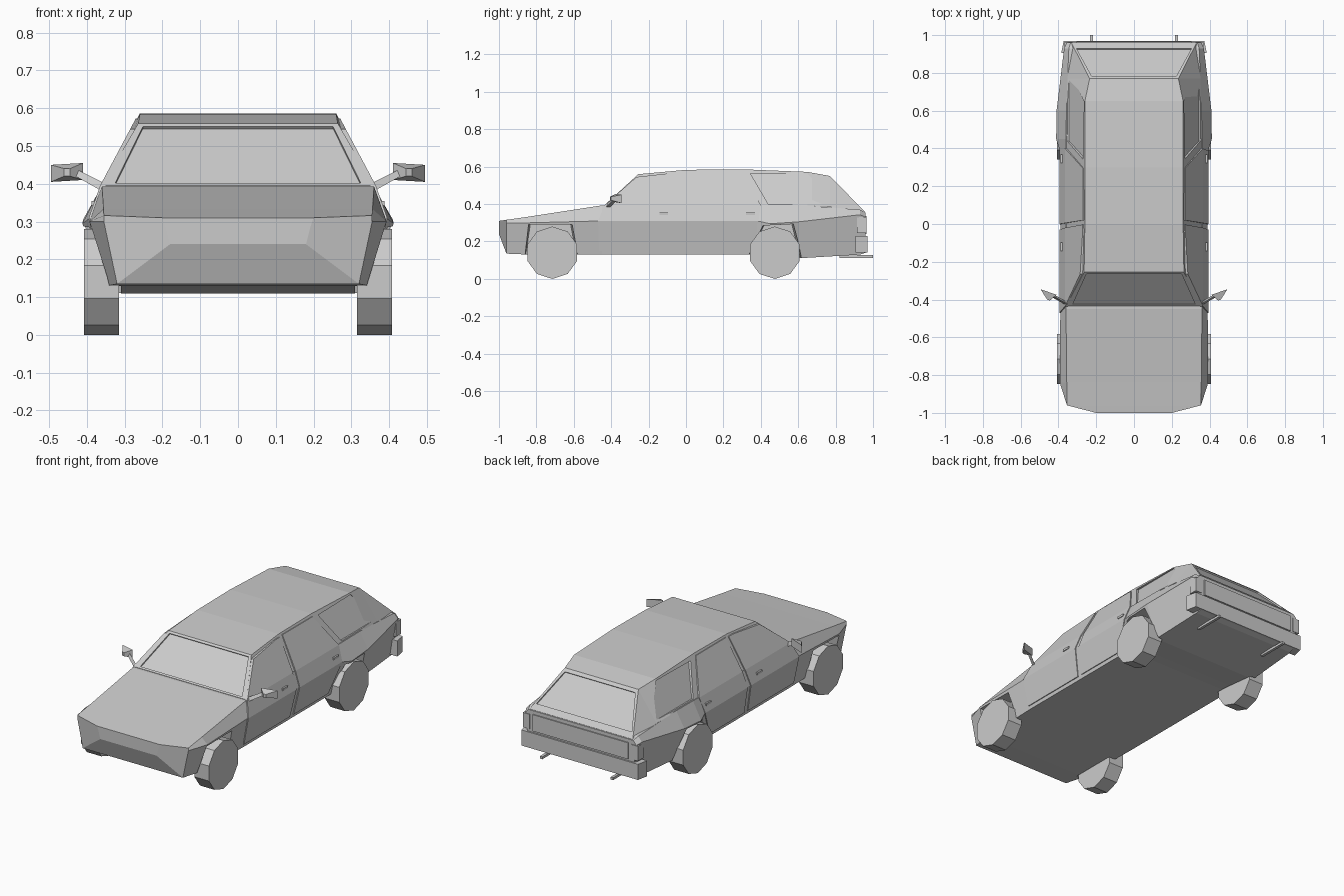
import bpy
import math
from mathutils import Vector

cube = bpy.data.objects.get("Cube")
if cube:
    bpy.data.objects.remove(cube, do_unlink=True)

GREY = 0.6
paint = bpy.data.materials.new("plain grey")
paint.use_nodes = True
paint.diffuse_color = (GREY, GREY, GREY, 1)
paint.node_tree.nodes["Principled BSDF"].inputs["Base Color"].default_value = (GREY, GREY, GREY, 1)


def loft(name, rings):
    """Closed solid bridging equal-sized rings of points."""
    n = len(rings[0])
    verts = [p for ring in rings for p in ring]
    faces = [tuple(range(n)), tuple(range(len(verts) - n, len(verts)))]
    for r in range(len(rings) - 1):
        for i in range(n):
            j = (i + 1) % n
            a, b = r * n, (r + 1) * n
            faces.append((a + i, a + j, b + j, b + i))
    mesh = bpy.data.meshes.new(name)
    mesh.from_pydata(verts, [], faces)
    mesh.materials.append(paint)
    obj = bpy.data.objects.new(name, mesh)
    bpy.context.collection.objects.link(obj)
    bpy.context.view_layer.objects.active = obj
    for o in bpy.context.selected_objects:
        o.select_set(False)
    obj.select_set(True)
    bpy.ops.object.mode_set(mode='EDIT')
    bpy.ops.mesh.select_all(action='SELECT')
    bpy.ops.mesh.remove_doubles(threshold=0.0005)
    bpy.ops.mesh.normals_make_consistent(inside=False)
    bpy.ops.object.mode_set(mode='OBJECT')
    return obj


def both(name, rings):
    """The same solid on the left and on the right."""
    return [loft(side + name, [[(s * x, y, z) for x, y, z in ring] for ring in rings])
            for side, s in (("left_", 1), ("right_", -1))]


def box(x0, x1, y0, y1, z0, z1):
    return [[(x0, y, z0), (x1, y, z0), (x1, y, z1), (x0, y, z1)] for y in (y0, y1)]


def cut(target, cutters):
    bpy.context.view_layer.objects.active = target
    for c in cutters:
        c.hide_render = True
        mod = target.modifiers.new("cut", 'BOOLEAN')
        mod.operation = 'DIFFERENCE'
        mod.solver = 'EXACT'
        mod.object = c
        bpy.ops.object.modifier_apply(modifier=mod.name)
        bpy.data.objects.remove(c, do_unlink=True)


def mirrored(y, half):
    return [(x, y, z) for x, z in half] + [(-x, y, z) for x, z in reversed(half)]


# Lower body: sill, belt and shoulder at each station
lower_body = loft("lower_body", [mirrored(y, half) for y, half in (
    (-1.0, [(.18, .24), (.19, .28), (.20, .31)]),
    (-.96, [(.32, .135), (.355, .30), (.355, .316)]),
    (-.84, [(.345, .13), (.393, .30), (.356, .333)]),
    (-.45, [(.355, .13), (.39, .31), (.36, .393)]),
    (.38, [(.355, .13), (.39, .31), (.36, .395)]),
    (.45, [(.355, .125), (.412, .295), (.36, .395)]),
    (.60, [(.345, .11), (.41, .305), (.358, .395)]),
    (.93, [(.335, .13), (.37, .343), (.345, .37)]),
    (.96, [(.33, .14), (.355, .33), (.335, .355)]))])

# Cabin: base and roof edge at each station
cabin = loft("cabin", [mirrored(y, [(bx, bz), (rx, rz)]) for y, bx, bz, rx, rz in (
    (-.435, .36, .37, .36, .395),
    (-.255, .36, .39, .264, .56),
    (0, .36, .39, .26, .583),
    (.30, .36, .39, .26, .586),
    (.65, .357, .39, .26, .572),
    (.77, .352, .385, .235, .55),
    (.957, .335, .345, .33, .358))])

# Wheel arches, tapering inwards
for outline in ([(-.885, .05), (-.845, .29), (-.605, .29), (-.555, .05)],
                [(.28, .05), (.41, .285), (.575, .293), (.645, .05)]):
    mid = sum(y for y, z in outline) / 4
    rings = [[(x, mid + (y - mid) * k, z) for y, z in outline] for x, k in ((.31, .9), (.45, 1.03))]
    cut(lower_body, both("arch_cutter", rings))


def side_x(z):
    """Half width of the car side at a height."""
    levels = [(.13, .355), (.31, .39), (.395, .36), (.583, .26)]
    for (z0, x0), (z1, x1) in zip(levels, levels[1:]):
        if z <= z1:
            break
    return x0 + (x1 - x0) * (z - z0) / (z1 - z0)


def side_panel(rows, inner, outer):
    return [[(side_x(z) + d, y, z) for d, y in ((inner, y0), (outer, y0), (outer, y1), (inner, y1))]
            for z, y0, y1 in rows]


# Doors with their glass
both("front_door", side_panel([(.15, -.465, -.045), (.31, -.47, -.03), (.395, -.435, -.02),
                               (.545, -.265, -.005), (.57, -.04, -.003)], -.01, .005))
both("rear_door", side_panel([(.15, -.012, .305), (.31, 0, .388), (.395, .005, .40),
                              (.573, .02, .295)], -.01, .005))

# Recessed rear quarter windows
cut(cabin, both("window_cutter", side_panel([(.4, .44, .80), (.563, .345, .65)], -.013, .03)))


def glass_cutter(low, high, x_low, x_high):
    """Cutter sunk into the sloping pane running from low to high (y, z)."""
    low, high = Vector((0, *low)), Vector((0, *high))
    run = high - low
    normal = Vector((0, -run.z, run.y)).normalized()
    if normal.z < 0:
        normal = -normal
    rings = []
    for d in (-.008, .03):
        a, b = low + normal * d, high + normal * d
        rings.append([(-x_low, a.y, a.z), (x_low, a.y, a.z), (x_high, b.y, b.z), (-x_high, b.y, b.z)])
    return loft("glass_cutter", rings)


# Windscreen and tailgate glass
cut(cabin, [glass_cutter((-.427, .402), (-.265, .551), .325, .252),
            glass_cutter((.93, .385), (.785, .535), .305, .225)])

# Wheels: ten-sided
for name, y in (("front_wheel", -.715), ("rear_wheel", .475)):
    both(name, [[(x, y + .14 * math.sin(a), .14 - .14 * math.cos(a))
                 for a in (math.tau * i / 10 for i in range(10))] for x in (.315, .408)])

# Door handles
for name, y in (("front_handle", -.12), ("rear_handle", .345)):
    both(name, box(.37, .388, y - .023, y + .023, .342, .355))

# Mirrors: a stalk and a wedge-shaped head
both("mirror_stalk", [[(.35, -.435, .375), (.35, -.415, .375), (.35, -.425, .40)],
                      [(.43, -.39, .42), (.43, -.37, .42), (.43, -.38, .44)]])
both("mirror_head", [[(.41, -.375, .41), (.495, -.345, .405), (.495, -.345, .45), (.41, -.375, .455)],
                     [(.445, -.405, .42), (.46, -.40, .42), (.46, -.40, .44), (.445, -.405, .44)]])

# Tail: bumper, gate panel, lamps and exhausts
loft("rear_bumper", [[(-.385, .905, z), (.385, .905, z), (.372, .97, z), (-.372, .97, z)]
                     for z in (.14, .23)])
loft("tailgate_panel", box(-.305, .305, .94, .966, .24, .335))
both("tail_lamp", box(.325, .368, .915, .964, .245, .33))
both("exhaust", box(.218, .234, .82, 1.0, .113, .127))
